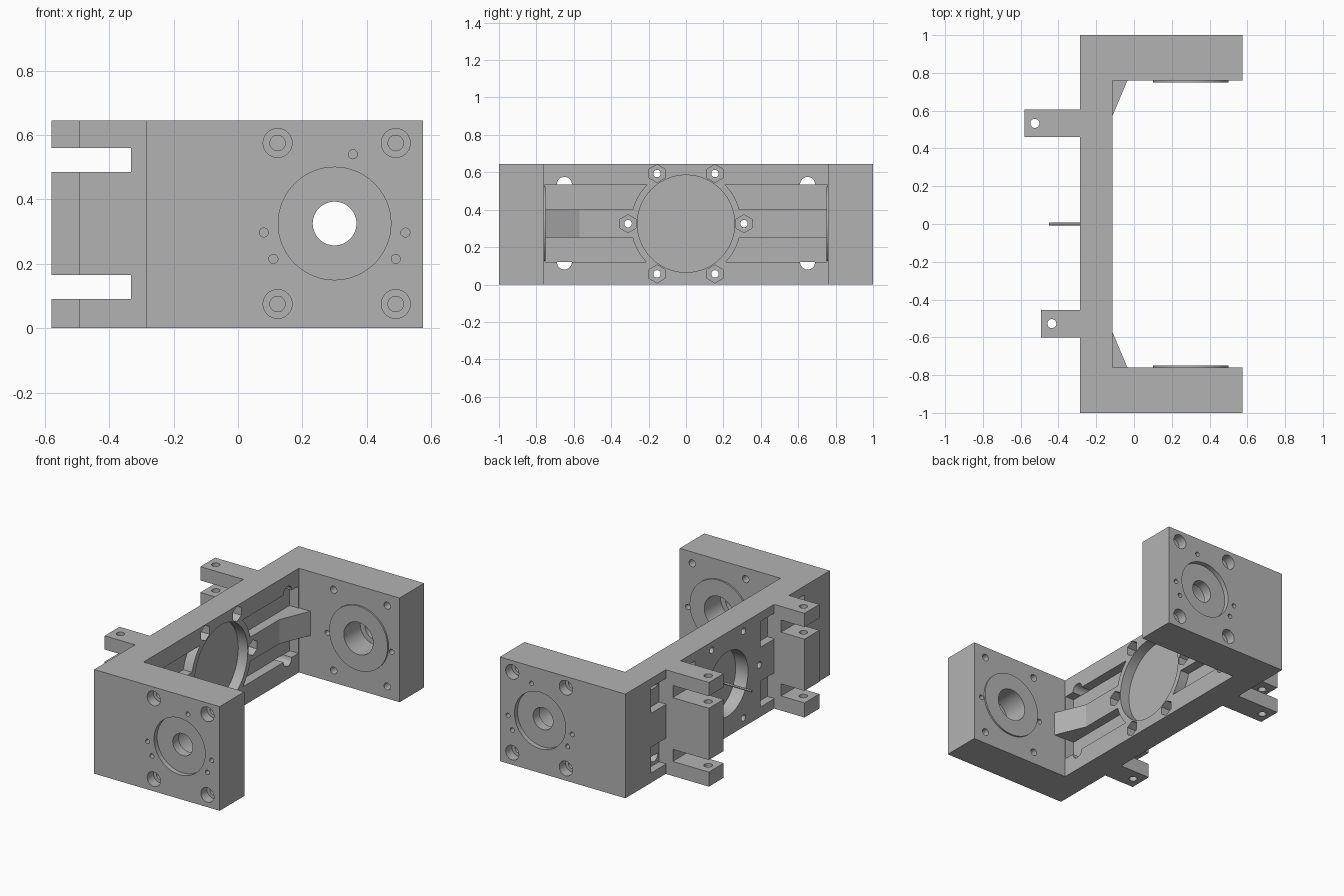
import bpy, bmesh
from math import sin, cos, pi, sqrt, radians

cube = bpy.data.objects.get("Cube")
if cube:
    bpy.data.objects.remove(cube, do_unlink=True)

grey = bpy.data.materials.new("plain grey")
grey.use_nodes = True
grey.diffuse_color = (0.45, 0.45, 0.45, 1)
grey.node_tree.nodes["Principled BSDF"].inputs["Base Color"].default_value = (0.45, 0.45, 0.45, 1)

H, MID = 0.645, 0.325          # frame height and centre height
BACK, INNER = -0.285, -0.115   # faces of the web


def prism(name, pts, axis, lo, hi):
    """Extrude a 2D outline along one axis."""
    def place(a, b, t):
        return {"x": (t, a, b), "y": (a, t, b), "z": (a, b, t)}[axis]
    bm = bmesh.new()
    rings = [[bm.verts.new(place(a, b, t)) for a, b in pts] for t in (lo, hi)]
    n = len(pts)
    bm.faces.new(rings[0])
    bm.faces.new(rings[1])
    for i in range(n):
        j = (i + 1) % n
        bm.faces.new((rings[0][i], rings[0][j], rings[1][j], rings[1][i]))
    bmesh.ops.recalc_face_normals(bm, faces=bm.faces)
    me = bpy.data.meshes.new(name)
    bm.to_mesh(me)
    bm.free()
    me.materials.append(grey)
    ob = bpy.data.objects.new(name, me)
    bpy.context.collection.objects.link(ob)
    return ob


def rect(a0, a1, b0, b1):
    return [(a0, b0), (a1, b0), (a1, b1), (a0, b1)]


def circle(a, b, r, n=32, start=0.0, sweep=2 * pi):
    steps = n if sweep > 6 else n - 1
    return [(a + r * cos(start + sweep * i / steps),
             b + r * sin(start + sweep * i / steps)) for i in range(n)]


def combine(target, pts, axis, lo, hi, op="DIFFERENCE"):
    """Cut or add a prism, then discard the helper."""
    tool = prism("helper", pts, axis, lo, hi)
    tool.hide_render = True
    mod = target.modifiers.new("shape", "BOOLEAN")
    mod.operation, mod.solver, mod.object = op, "EXACT", tool
    bpy.ops.object.select_all(action="DESELECT")
    bpy.context.view_layer.objects.active = target
    target.select_set(True)
    bpy.ops.object.modifier_apply(modifier=mod.name)
    bpy.data.objects.remove(tool, do_unlink=True)


def smooth(ob):
    bpy.ops.object.select_all(action="DESELECT")
    bpy.context.view_layer.objects.active = ob
    ob.select_set(True)
    bpy.ops.object.shade_smooth_by_angle(angle=radians(30))


# U-shaped frame
outline = [(BACK, -1), (0.575, -1), (0.575, -0.76), (INNER, -0.76),
           (INNER, 0.76), (0.575, 0.76), (0.575, 1), (BACK, 1)]
frame = prism("frame", outline, "z", 0, H)

for s in (-1, 1):
    # bearing boss, bore and outer recess on each arm
    combine(frame, circle(0.3, MID, 0.2, 64), "y", s * 0.75, s * 0.8, "UNION")
    combine(frame, circle(0.3, MID, 0.1, 48), "y", s * 0.7, s * 0.91)
    combine(frame, circle(0.3, MID, 0.068, 48), "y", s * 0.88, s * 1.1)
    combine(frame, circle(0.3, MID, 0.175, 64), "y", s * 0.97, s * 1.1)
    # counterbored corner screw holes
    for x in (0.123, 0.49):
        for z in (0.075, 0.575):
            combine(frame, circle(x, z, 0.045), "y", s * 0.94, s * 1.1)
            combine(frame, circle(x, z, 0.024, 24), "y", s * 0.89, s * 0.95)
            combine(frame, circle(x, z, 0.022, 24), "y", s * 0.7, s * 0.87)
    # small holes round the recess
    for x, z in ((0.357, 0.54), (0.08, 0.297), (0.52, 0.297), (0.11, 0.215), (0.49, 0.215)):
        combine(frame, circle(x, z, 0.014, 16), "y", s * 0.92, s * 1.1)
    for x in (0.08, 0.52):
        combine(frame, circle(x, 0.297, 0.016, 16), "y", s * 0.7, s * 0.82)

    # channels above and below the web rib, ending on the ring
    for z0, z1 in ((0.12, 0.25), (0.40, 0.535)):
        arc = []
        for i in range(9):
            z = z0 + (z1 - z0) * i / 8
            arc.append((s * sqrt(0.295 ** 2 - (z - MID) ** 2), z))
        combine(frame, arc + [(s * 0.755, z1), (s * 0.755, z0)], "x", -0.175, 0)

    # pockets in the back of the web, each side of the lug
    for y0, y1 in ((0.32, 0.46), (0.60, 0.75)):
        for z0, z1 in ((0.06, 0.22), (0.43, 0.59)):
            combine(frame, rect(s * y0, s * y1, z0, z1), "x", -0.4, -0.235)
    # half-round openings at the channel edges
    for z, start in ((0.535, 0), (0.12, pi)):
        combine(frame, circle(s * 0.65, z, 0.04, 17, start, pi), "x", -0.5, 0)

# hub recesses, front and back
combine(frame, circle(0, MID, 0.26, 64), "x", -0.18, 0)
combine(frame, circle(0, MID, 0.2, 64), "x", -0.5, -0.2)

# hexagonal nut pockets and bolt holes
for k in range(6):
    y, z = 0.31 * cos(k * pi / 3), MID + 0.31 * sin(k * pi / 3)
    combine(frame, circle(y, z, 0.048, 6, pi / 2), "x", -0.175, 0)
    combine(frame, circle(y, z, 0.02, 20), "x", -0.5, -0.1)
smooth(frame)

# gussets between the web rib and the arms
for side, s in (("right", -1), ("left", 1)):
    prism("gusset_" + side, [(INNER, s * 0.57), (-0.035, s * 0.76), (INNER, s * 0.76)],
          "z", 0.25, 0.40)

# hinge lugs on the back, slotted and drilled
for name, tip, y0, y1, hx in (("long_lug", -0.58, 0.46, 0.605, -0.525),
                              ("short_lug", -0.493, -0.60, -0.455, -0.435)):
    lug = prism(name, rect(tip, BACK, y0, y1), "z", 0, H)
    for z0, z1 in ((0.09, 0.165), (0.485, 0.56)):
        combine(lug, rect(-0.7, -0.333, y0 - 0.1, y1 + 0.1), "z", z0, z1)
    combine(lug, circle(hx, (y0 + y1) / 2, 0.024, 24), "z", -0.1, H + 0.1)
    smooth(lug)

# thin centre pin
pin = prism("centre_pin", circle(0, MID, 0.007, 12), "x", -0.45, -0.195)
smooth(pin)
